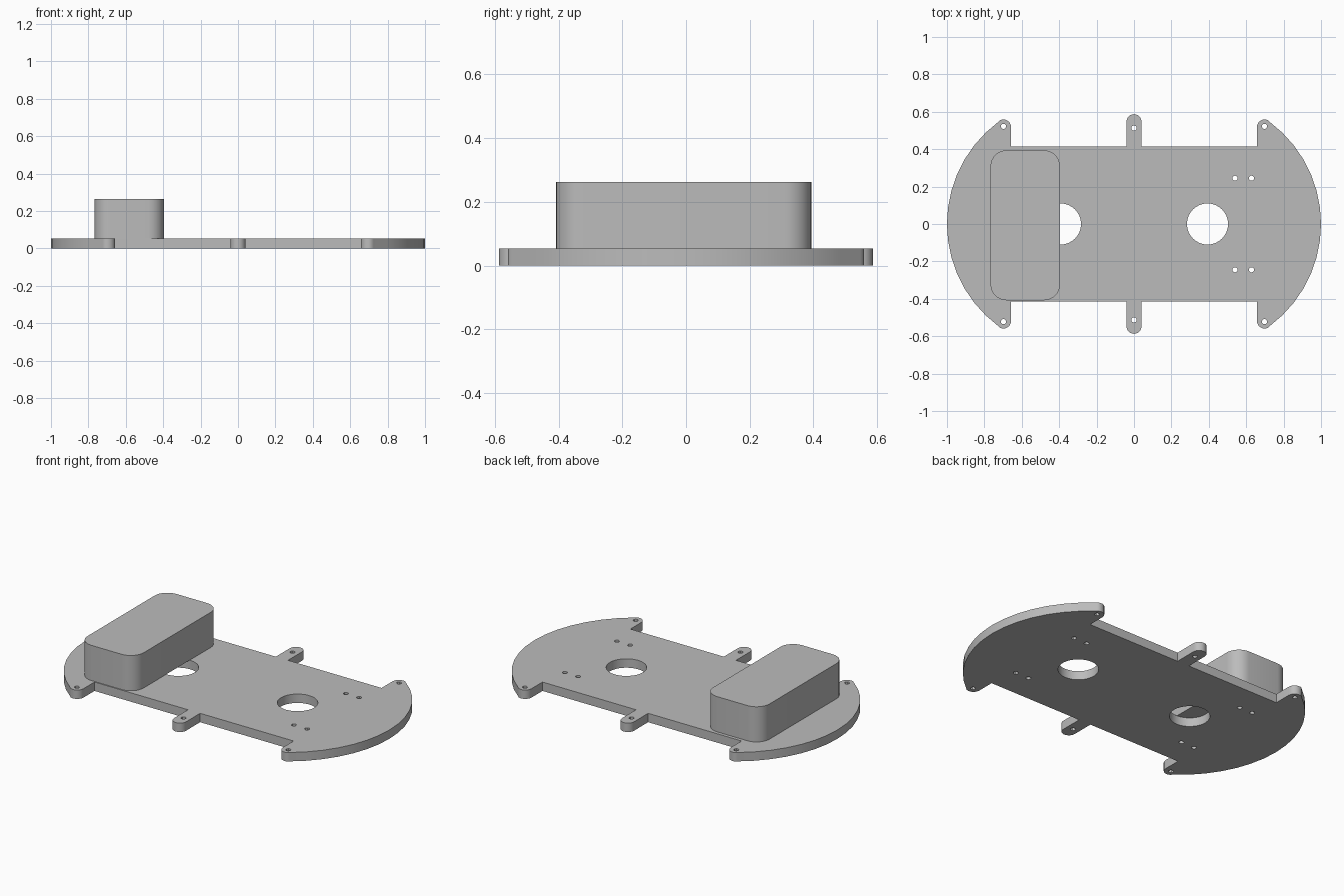
import bpy
import bmesh
from math import cos, sin, radians

cube = bpy.data.objects.get("Cube")
if cube:
    bpy.data.objects.remove(cube, do_unlink=True)

THICK = 0.053      # plate thickness
BOX_TOP = 0.263

grey = bpy.data.materials.new("plain grey")
grey.use_nodes = True
colour = (0.5, 0.5, 0.5, 1)
grey.diffuse_color = colour
grey.node_tree.nodes["Principled BSDF"].inputs["Base Color"].default_value = colour


def arc(cx, cy, r, start, end, steps):
    """Points along a circular arc, angles in degrees."""
    angles = [radians(start + (end - start) * i / steps) for i in range(steps + 1)]
    return [(cx + r * cos(a), cy + r * sin(a)) for a in angles]


def circle(cx, cy, r, steps):
    return arc(cx, cy, r, 0, 360, steps)[:-1]


def extrude_outlines(name, outlines, bottom, top):
    """Solid made from closed outlines; inner outlines become holes."""
    curve = bpy.data.curves.new(name, "CURVE")
    curve.dimensions = "2D"
    curve.fill_mode = "BOTH"
    curve.extrude = (top - bottom) / 2
    for points in outlines:
        spline = curve.splines.new("POLY")
        spline.points.add(len(points) - 1)
        for point, (x, y) in zip(spline.points, points):
            point.co = (x, y, 0, 1)
        spline.use_cyclic_u = True
    obj = bpy.data.objects.new(name, curve)
    bpy.context.collection.objects.link(obj)
    bpy.ops.object.select_all(action="DESELECT")
    obj.select_set(True)
    bpy.context.view_layer.objects.active = obj
    bpy.ops.object.convert(target="MESH")
    obj = bpy.context.object
    obj.name = name

    # Weld the caps to the walls and lift into place
    bm = bmesh.new()
    bm.from_mesh(obj.data)
    bmesh.ops.remove_doubles(bm, verts=bm.verts, dist=0.0001)
    bmesh.ops.translate(bm, verts=bm.verts, vec=(0, 0, (top + bottom) / 2))
    bmesh.ops.recalc_face_normals(bm, faces=bm.faces)
    bm.to_mesh(obj.data)
    bm.free()
    obj.data.materials.clear()
    obj.data.materials.append(grey)
    bpy.ops.object.shade_smooth_by_angle(angle=radians(30))
    return obj


# Base plate outline: one quarter, from the middle tab round to the end
quarter = arc(0, 0.547, 0.04, 90, 0, 6)
quarter += [(0.04, 0.414), (0.657, 0.414)]
quarter += arc(0.698, 0.518, 0.041, 180, 60, 6)
quarter += arc(0.32, 0.0, 0.68, 53.5, 0, 7)
half = quarter + [(x, -y) for x, y in reversed(quarter[:-1])]
outline = half + [(-x, y) for x, y in reversed(half[1:-1])]

# Holes: large cable holes, sensor screws, tip screws and middle tab screws
holes = []
for sx in (1, -1):
    holes.append(circle(sx * 0.393, 0, 0.11, 32))
    for sy in (1, -1):
        for x, y in ((0.54, 0.245), (0.628, 0.245), (0.698, 0.522)):
            holes.append(circle(sx * x, sy * y, 0.014, 12))
for sy in (1, -1):
    holes.append(circle(0, sy * 0.513, 0.014, 12))

extrude_outlines("base_plate", [outline] + holes, 0, THICK)

# Rounded box standing on the plate
X0, X1, Y0, Y1, R = -0.767, -0.396, -0.408, 0.394, 0.085
box = []
for cx, cy, start in ((X1 - R, Y1 - R, 0), (X0 + R, Y1 - R, 90),
                      (X0 + R, Y0 + R, 180), (X1 - R, Y0 + R, 270)):
    box += arc(cx, cy, R, start, start + 90, 8)
extrude_outlines("battery_box", [box], THICK, BOX_TOP)
